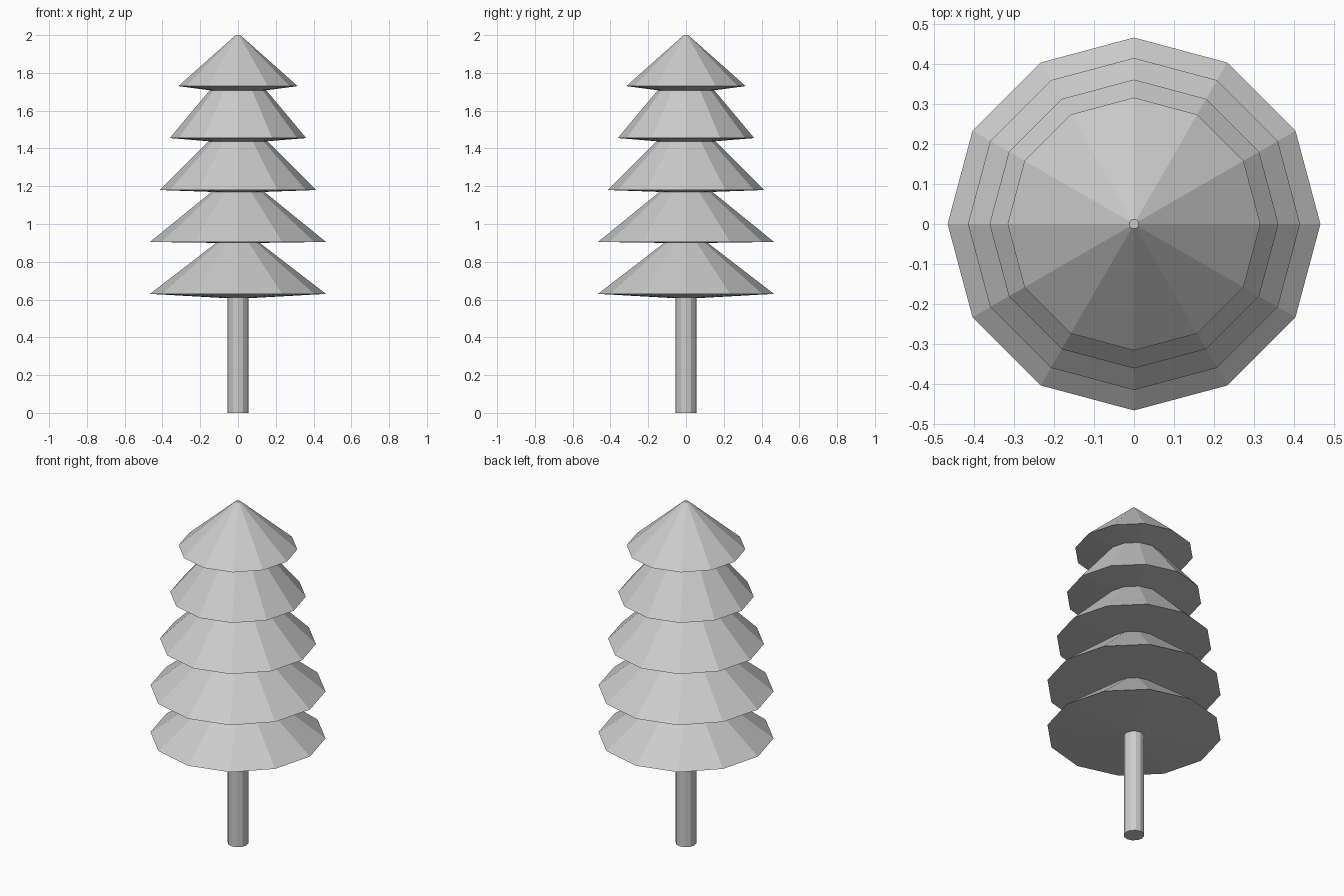
import bpy, bmesh
from math import cos, sin, tau

if "Cube" in bpy.data.objects:
    bpy.data.objects.remove(bpy.data.objects["Cube"])

SIDES = 12


def lathe(name, profile):
    """Flat-shaded 12-sided solid from (radius, z) rings, bottom to top."""
    bm = bmesh.new()
    rings = [[bm.verts.new((r * cos(tau * i / SIDES), r * sin(tau * i / SIDES), z))
              for i in range(SIDES)] for r, z in profile]
    for a, b in zip(rings, rings[1:]):
        for i in range(SIDES):
            j = (i + 1) % SIDES
            bm.faces.new((a[i], a[j], b[j], b[i]))
    bm.faces.new(rings[0][::-1])
    bm.faces.new(rings[-1])
    mesh = bpy.data.meshes.new(name)
    bm.to_mesh(mesh)
    bm.free()
    obj = bpy.data.objects.new(name, mesh)
    bpy.context.collection.objects.link(obj)
    return obj


# Trunk
lathe("trunk", [(0.055, 0.0), (0.055, 0.607)])

# Foliage tiers: inner bottom ring, wide rim, narrow top tucked under the next tier
tiers = [
    ((0.055, 0.607), (0.466, 0.63), (0.115, 0.90)),
    ((0.115, 0.90), (0.466, 0.905), (0.14, 1.17)),
    ((0.14, 1.17), (0.415, 1.18), (0.155, 1.438)),
    ((0.155, 1.438), (0.361, 1.455), (0.15, 1.708)),
    ((0.15, 1.708), (0.316, 1.73), (0.012, 2.0)),
]
for n, profile in enumerate(tiers, 1):
    lathe(f"foliage_tier_{n}", profile)
